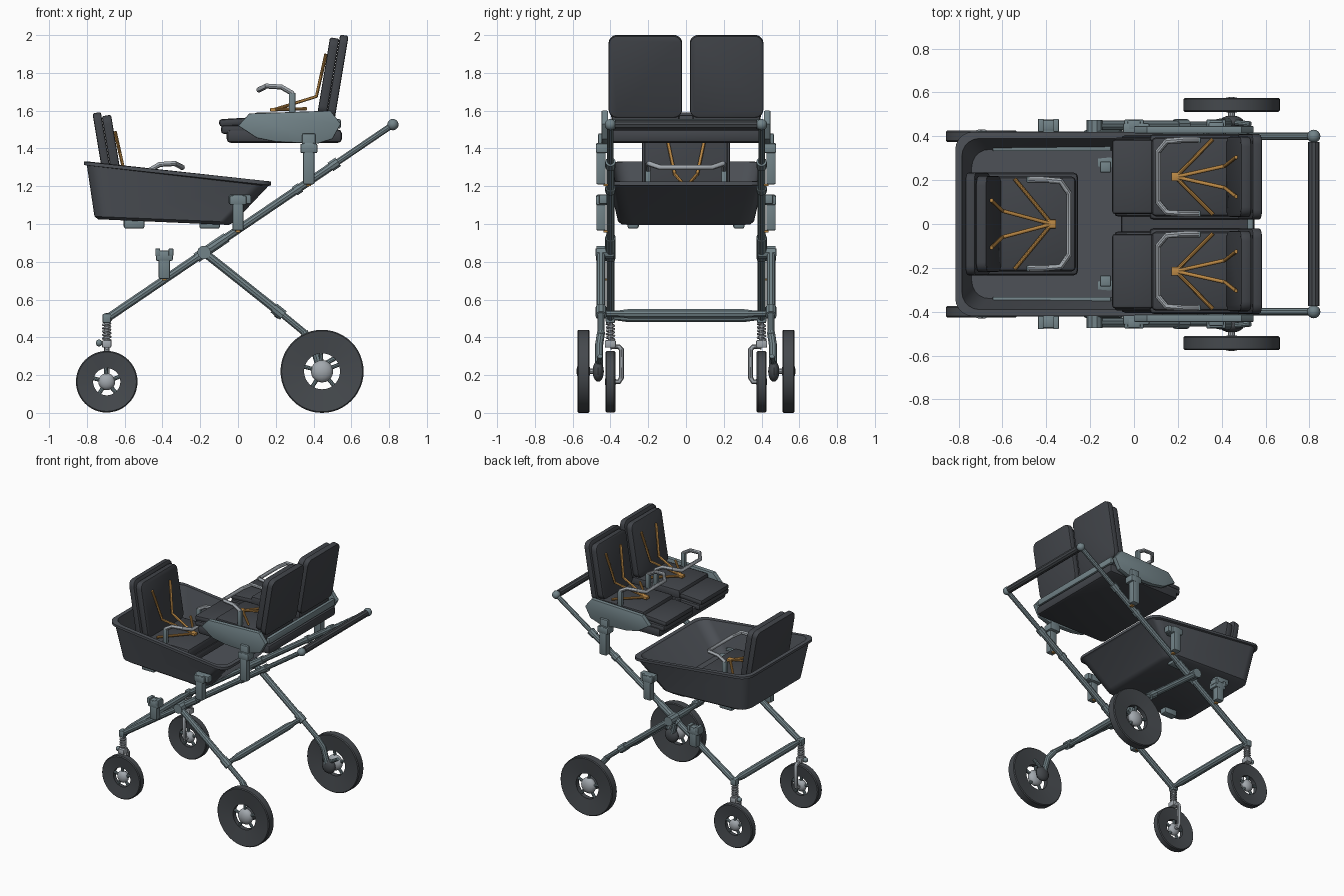
import bpy, bmesh, math
from mathutils import Matrix, Vector

old = bpy.data.objects.get("Cube")
if old:
    bpy.data.objects.remove(old, do_unlink=True)


def material(name, *rgb):
    m = bpy.data.materials.new(name)
    m.use_nodes = True
    m.diffuse_color = (*rgb, 1)
    m.node_tree.nodes["Principled BSDF"].inputs["Base Color"].default_value = (*rgb, 1)
    return m


FABRIC = material("charcoal fabric", .052, .057, .066)
SHELL = material("basket grey", .075, .083, .096)
RUBBER = material("tyre rubber", .06, .067, .075)
FRAME = material("blue grey frame", .17, .23, .25)
METAL = material("light metal", .36, .39, .42)
STRAP = material("orange strap", .5, .25, .06)
parts = []


def add(name, data, mat):
    data.materials.append(mat)
    ob = bpy.data.objects.new(name, data)
    bpy.context.scene.collection.objects.link(ob)
    parts.append(ob)
    return ob


def finish(name, bm, mat):
    bmesh.ops.recalc_face_normals(bm, faces=bm.faces)
    me = bpy.data.meshes.new(name)
    bm.to_mesh(me)
    bm.free()
    return add(name, me, mat)


def tube(name, pts, r, mat, radii=None):
    cu = bpy.data.curves.new(name, "CURVE")
    cu.dimensions = "3D"
    cu.bevel_depth, cu.bevel_resolution, cu.use_fill_caps = r, 3, True
    sp = cu.splines.new("POLY")
    sp.points.add(len(pts) - 1)
    for i, p in enumerate(pts):
        sp.points[i].co = (*p, 1)
        sp.points[i].radius = radii[i] if radii else 1
    return add(name, cu, mat)


def box(name, size, loc, mat, bevel=.008, tilt=0):
    bm = bmesh.new()
    bmesh.ops.create_cube(bm, size=1, matrix=Matrix.Diagonal((*size, 1)))
    bmesh.ops.bevel(bm, geom=bm.edges[:], offset=bevel, segments=2, profile=.5, affect="EDGES")
    bm.transform(Matrix.Translation(loc) @ Matrix.Rotation(tilt, 4, "Y"))
    return finish(name, bm, mat)


def ball(name, loc, size, mat):
    bm = bmesh.new()
    m = Matrix.Translation(loc) @ Matrix.Diagonal((*size, 1))
    bmesh.ops.create_uvsphere(bm, u_segments=16, v_segments=10, radius=1, matrix=m)
    return finish(name, bm, mat)


def rounded(x0, x1, y0, y1, r, n=5):
    pts = []
    corners = [(x1 - r, y1 - r), (x0 + r, y1 - r), (x0 + r, y0 + r), (x1 - r, y0 + r)]
    for q, (cx, cy) in enumerate(corners):
        for i in range(n + 1):
            a = math.pi / 2 * (q + i / n)
            pts.append((cx + r * math.cos(a), cy + r * math.sin(a)))
    return pts


def slab(name, outline, thick, matrix, mat, bevel=.01):
    bm = bmesh.new()
    face = bm.faces.new([bm.verts.new((x, y, -thick / 2)) for x, y in outline])
    new = bmesh.ops.extrude_face_region(bm, geom=[face])["geom"]
    bmesh.ops.translate(bm, verts=[v for v in new if isinstance(v, bmesh.types.BMVert)], vec=(0, 0, thick))
    rims = [e for e in bm.edges if abs(e.verts[0].co.z - e.verts[1].co.z) < thick / 2]
    bmesh.ops.bevel(bm, geom=rims, offset=bevel, segments=2, profile=.5, affect="EDGES")
    bm.transform(matrix)
    return finish(name, bm, mat)


def loft(name, rings, mat, wrap=False):
    bm = bmesh.new()
    rows = [[bm.verts.new(p) for p in ring] for ring in rings]
    n = len(rows[0])
    for a, b in zip(rows, rows[1:] + (rows[:1] if wrap else [])):
        for i in range(n):
            bm.faces.new((a[i], a[(i + 1) % n], b[(i + 1) % n], b[i]))
    if not wrap:
        bm.faces.new(rows[0])
        bm.faces.new(rows[-1])
    return finish(name, bm, mat)


def wheel(name, c, r, half, hole):
    c = Vector(c)

    def ring(rad, y):
        return [c + Vector((rad * math.cos(a), y, rad * math.sin(a)))
                for a in (math.tau * i / 48 for i in range(48))]
    prof = [(r - .006, -half), (r, -half + .006), (r, half - .006), (r - .006, half),
            (hole, half * .55), (hole, -half * .55)]
    loft(name + "_tyre", [ring(*p) for p in prof], RUBBER, wrap=True)
    for i in range(5):
        a = math.tau * (i + .3) / 5
        tube(name + "_spoke", [c, c + Vector((math.cos(a), 0, math.sin(a))) * (hole + .008)], .011, FRAME)
    ball(name + "_hub", c, (hole * .62, half * 1.15, hole * .62), METAL)


# Padded seat with harness and bumper bar; d is the backrest direction along x
def seat(name, x, y, z, d, w):
    def at(dx, dy, dz):
        return (x + d * dx, y + dy * w, z + dz)
    box(name + "_cushion", (.42, .36 * w, .08), at(.1, 0, -.05), FABRIC, .02)
    box(name + "_cushion_base", (.44, .39 * w, .06), at(.1, 0, -.1), FABRIC, .02)
    basis = Matrix(((0, 0, 1, 0), (1, 0, 0, 0), (0, 1, 0, 0), (0, 0, 0, 1)))
    for label, dx, wide, tall, thick in (("outer", .337, .195, .22, .045), ("inner", .288, .183, .205, .05)):
        m = Matrix.Translation(at(dx, 0, .182)) @ Matrix.Rotation(d * .165, 4, "Y") @ basis
        slab(name + "_back_" + label, rounded(-wide * w, wide * w, -tall, tall, .045), thick, m, FABRIC)
    box(name + "_buckle", (.04, .04, .02), at(0, 0, .005), STRAP, .004)
    for s in (-1, 1):
        tube(name + "_shoulder_strap", [at(0, 0, .005), at(.225, s * .05, .075), at(.276, s * .09, .3)], .009, STRAP)
        tube(name + "_lap_strap", [at(0, 0, .005), at(.17, s * .172, .01)], .009, STRAP)
        box(name + "_bumper_post", (.035, .028, .13), at(.097, s * .168, .03), FRAME, .005)
    half = [(.1, .168, .09), (.04, .168, .125), (-.04, .163, .13), (-.08, .115, .11)]
    path = [at(*p) for p in half] + [at(a, -b, c) for a, b, c in reversed(half)]
    tube(name + "_bumper_bar", path, .014, METAL)


# Main tube height follows its slope
def rail(x, y):
    return (x, y, .97 + x * .678)


# Basket shell
levels = [(-.74, -.05, .34, 1.025, .995), (-.76, -.02, .36, 1.04, 1.01), (-.8, .16, .405, 1.31, 1.2),
          (-.815, .176, .42, 1.312, 1.205), (-.815, .176, .42, 1.33, 1.225),
          (-.785, .145, .39, 1.33, 1.225), (-.74, -.05, .34, 1.06, 1.03)]
rings = []
for x0, x1, hy, z0, z1 in levels:
    rings.append([(x, y, z0 + (z1 - z0) * (x - x0) / (x1 - x0)) for x, y in rounded(x0, x1, -hy, hy, .08)])
loft("basket", rings, SHELL)
seat("basket_seat", -.375, 0, 1.19, -1, 1.2)

# Raised twin seats on a shared base
box("twin_seat_base", (.61, .81, .07), (.245, 0, 1.465), FABRIC, .02)
box("twin_seat_rear_bar", (.03, .8, .05), (.53, 0, 1.53), FRAME, .01)
for y in (-.215, .215):
    seat("twin_seat", .19, y, 1.6, 1, 1)
    box("twin_seat_leg_rest", (.19, .34, .04), (-.005, y, 1.54), FABRIC, .015, -.06)
    box("twin_seat_leg_rest_base", (.18, .36, .045), (0, y, 1.5), FABRIC, .015)

# Frame, repeated on both sides
panel = [(0, 1.52), (.06, 1.585), (.49, 1.6), (.545, 1.53), (.5, 1.45), (.42, 1.425), (.2, 1.435), (.1, 1.455)]
upright = Matrix.Rotation(math.pi / 2, 4, "X")
for s, side in ((-1, "front"), (1, "back")):
    y, leg_y = s * .4, s * .45
    slab("seat_side_panel_" + side, panel, .035, Matrix.Translation((0, s * .43, 0)) @ upright, FRAME, .006)
    tube("main_rail_" + side, [rail(-.7, y), rail(.53, y)], .022, FRAME)
    tube("handle_rail_" + side, [rail(.5, y), rail(.82, y)], .017, FRAME)
    for a, b in ((-.22, -.06), (.3, .33), (.49, .53)):
        tube("rail_sleeve_" + side, [rail(a, y), rail(b, y)], .028, FRAME)
    ball("handle_end_" + side, rail(.82, y), (.03, .03, .03), FRAME)

    # Adapters clamped to the rail
    for x, z, tall in ((-.39, .71, .15), (0, .965, .19), (.375, 1.21, .22)):
        box("adapter_" + side, (.06, .05, tall), (x, leg_y, z + tall / 2), FRAME)
        box("adapter_clamp_" + side, (.09, .075, .05), (x, s * .44, z + tall - .03), FRAME)
        box("adapter_pin_" + side, (.025, .025, .012), (x, s * .425, z - .004), STRAP, .003)
    for x in (-.425, -.355):
        box("adapter_lug_" + side, (.025, .06, .04), (x, leg_y, .85), FRAME, .004)
    box("basket_socket_" + side, (.12, .05, .05), (.01, s * .435, 1.13), FRAME)
    box("seat_socket_" + side, (.07, .06, .1), (.375, s * .435, 1.43), FRAME)

    # Basket feet and inner trim strips
    for x in (-.55, -.15):
        box("basket_foot_" + side, (.11, .06, .06), (x, s * .28, 1.005), FRAME, .012)
    box("basket_trim_" + side, (.54, .025, .02), (-.375, s * .345, 1.075), FRAME, .005)
    box("basket_latch_" + side, (.05, .05, .03), (-.13, s * .26, 1.055), FRAME, .005)

    # Rear leg and axle
    tube("rear_leg_" + side, [(-.18, leg_y, .85), (.21, leg_y, .54)], .023, FRAME)
    tube("rear_leg_lower_" + side, [(.2, leg_y, .55), (.37, leg_y, .41)], .018, FRAME)
    tube("rear_leg_collar_" + side, [(.19, leg_y, .555), (.24, leg_y, .515)], .03, FRAME)
    tube("rear_pivot_" + side, [(-.18, s * .38, .85), (-.18, s * .475, .85)], .036, FRAME)
    tube("rear_arm_" + side, [(.35, leg_y, .425), (.4, s * .46, .36), (.445, s * .46, .2)], .022, FRAME)
    tube("rear_axle_" + side, [(.445, leg_y, .22), (.445, s * .55, .22)], .016, METAL)
    ball("rear_brake_" + side, (.445, s * .465, .22), (.055, .03, .055), RUBBER)
    tube("brake_lever_" + side, [(.445, s * .465, .25), (.53, s * .455, .3)], .013, FRAME)
    wheel("large_wheel_" + side, (.445, s * .543, .22), .22, .032, .095)

    # Front swivel, spring and one-sided fork
    box("swivel_cap_" + side, (.045, .05, .05), (-.695, y, .5), FRAME)
    tube("swivel_post_" + side, [(-.695, y, .35), (-.695, y, .5)], .014, METAL)
    coil = [(-.695 + .02 * math.cos(i * .8), y + .02 * math.sin(i * .8), .385 + i * .0023) for i in range(40)]
    tube("swivel_spring_" + side, coil, .006, METAL)
    box("swivel_joint_" + side, (.05, .06, .04), (-.695, y, .365), METAL)
    ball("swivel_knob_" + side, (-.735, y, .37), (.018, .018, .018), FRAME)
    tube("fork_" + side, [(-.695, y, .35), (-.695, s * .355, .35), (-.695, s * .342, .335),
                          (-.695, s * .342, .185), (-.695, s * .355, .165), (-.695, y, .165)], .014, METAL)
    wheel("small_wheel_" + side, (-.695, y, .165), .163, .026, .072)

# Cross members and handle grip
taper = (.75, .75, 1.1, 1.1, .75, .75)
for name, x, z, reach in (("front_cross_bar", -.69, .505, .4), ("rear_cross_bar", .215, .525, .45)):
    tube(name, [(x, y, z) for y in (-reach, -.36, -.3, .3, .36, reach)], .024, FRAME, taper)
tube("handle_grip", [rail(.82, -.375), rail(.82, .375)], .026, RUBBER)

# Convert swept tubes and smooth the rounded surfaces
bpy.ops.object.select_all(action="DESELECT")
for ob in parts:
    ob.select_set(ob.type == "CURVE")
    if ob.type == "CURVE":
        bpy.context.view_layer.objects.active = ob
bpy.ops.object.convert(target="MESH")
for ob in parts:
    ob.select_set(True)
bpy.context.view_layer.objects.active = parts[0]
bpy.ops.object.shade_smooth_by_angle(angle=math.radians(35))
